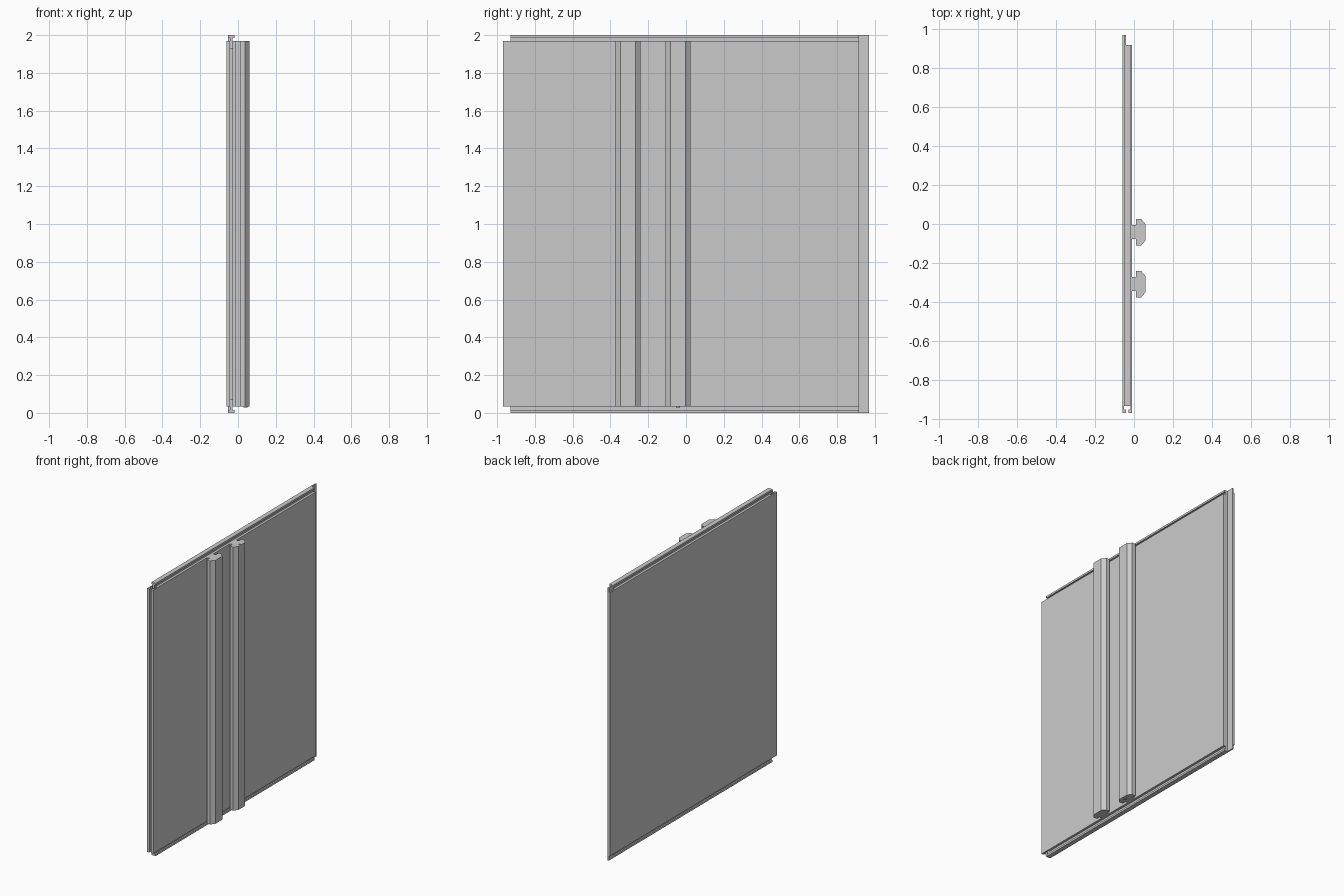
import bpy
import bmesh

cube = bpy.data.objects.get("Cube")
if cube:
    bpy.data.objects.remove(cube, do_unlink=True)

grey = bpy.data.materials.new("light_grey")
grey.use_nodes = True
colour = (0.6, 0.6, 0.6, 1)
grey.diffuse_color = colour
grey.node_tree.nodes["Principled BSDF"].inputs["Base Color"].default_value = colour


def extrude(name, points, axis, start, end):
    """Extrude an (x, y) profile along z, or an (x, z) profile along y."""
    def place(a, b, t):
        return (a, b, t) if axis == "z" else (a, t, b)
    bm = bmesh.new()
    face = bm.faces.new([bm.verts.new(place(a, b, start)) for a, b in points])
    moved = bmesh.ops.extrude_face_region(bm, geom=[face])["geom"]
    bmesh.ops.translate(bm, vec=place(0, 0, end - start),
                        verts=[v for v in moved if isinstance(v, bmesh.types.BMVert)])
    bmesh.ops.recalc_face_normals(bm, faces=bm.faces)
    mesh = bpy.data.meshes.new(name)
    bm.to_mesh(mesh)
    bm.free()
    mesh.materials.append(grey)
    obj = bpy.data.objects.new(name, mesh)
    bpy.context.collection.objects.link(obj)
    return obj


BOTTOM, TOP = 0.035, 1.968
LEFT, RIGHT = -0.06, -0.01      # outer faces of the panel
MID = (LEFT + RIGHT) / 2
FRONT, BACK = -0.968, 0.968
CAP, NECK = 0.017, 0.007        # half widths of the rail profile

# Panel with a hooked groove at the front and a rebate at the back
extrude("panel", [
    (LEFT, FRONT), (MID - NECK, FRONT), (MID - NECK, FRONT + 0.02),
    (MID - CAP, FRONT + 0.02), (MID - CAP, -0.91),
    (MID + CAP, -0.91), (MID + CAP, FRONT + 0.02),
    (MID + NECK, FRONT + 0.02), (MID + NECK, FRONT), (RIGHT, FRONT),
    (RIGHT, 0.915), (MID - CAP, 0.915), (MID - CAP, BACK), (LEFT, BACK),
], "z", BOTTOM, TOP)

# Back closing strip, running the full height
extrude("back_strip", [(MID - CAP, 0.91), (MID - NECK, 0.91),
                       (MID - NECK, BACK), (MID - CAP, BACK)], "z", 0, 2)

# Guide rails with an I-shaped section along the top and bottom edges
half = [(CAP, 2), (CAP, 1.986), (NECK, 1.986), (NECK, 1.95), (CAP, 1.95), (CAP, 1.93)]
section = half + [(-x, z) for x, z in reversed(half)]
for name, flip in (("top_rail", False), ("bottom_rail", True)):
    extrude(name, [(MID + x, 2 - z if flip else z) for x, z in section], "y", -0.93, 0.915)

# Full-height handles: narrow neck and a chamfered head
grip = [(RIGHT, 0.036), (0.01, 0.036), (0.01, 0.067), (0.037, 0.067), (0.06, 0.04)]
for name, y in (("front_handle", -0.308), ("back_handle", -0.042)):
    extrude(name, [(x, y + d) for x, d in grip] + [(x, y - d) for x, d in reversed(grip)],
            "z", BOTTOM, TOP)

# Lock pin through the back handle
bpy.ops.mesh.primitive_cylinder_add(vertices=16, radius=0.011, depth=TOP - BOTTOM + 0.008,
                                    location=(0.04, -0.042, (TOP + BOTTOM) / 2 - 0.003))
pin = bpy.context.object
pin.name = "lock_pin"
pin.data.materials.append(grey)
bpy.ops.object.shade_smooth_by_angle()
